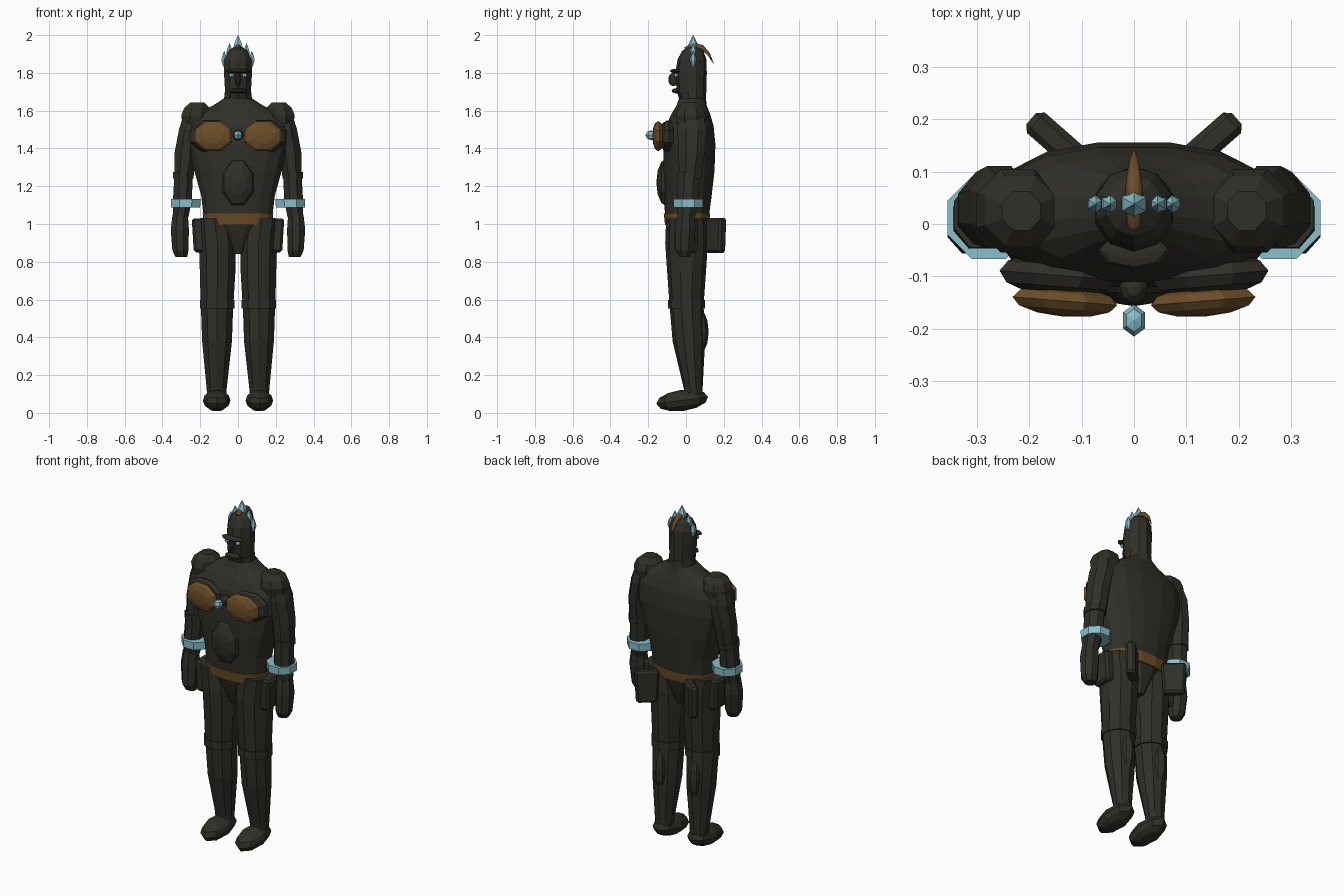
import bpy, bmesh, math
from mathutils import Vector, Matrix

if "Cube" in bpy.data.objects:
    bpy.data.objects.remove(bpy.data.objects["Cube"])


def material(name, rgb):
    m = bpy.data.materials.new(name)
    m.diffuse_color = (*rgb, 1)
    m.use_nodes = True
    m.node_tree.nodes["Principled BSDF"].inputs["Base Color"].default_value = m.diffuse_color
    return m


DARK = material("dark stone", (0.029, 0.028, 0.021))
BRONZE = material("bronze", (0.15, 0.075, 0.021))
ICE = material("ice blue", (0.25, 0.53, 0.60))


def finish(name, bm, mat):
    bmesh.ops.recalc_face_normals(bm, faces=bm.faces)
    me = bpy.data.meshes.new(name)
    bm.to_mesh(me)
    bm.free()
    me.materials.append(mat)
    ob = bpy.data.objects.new(name, me)
    bpy.context.collection.objects.link(ob)
    return ob


def loft(name, rings, n, mat, s=1, power=1.0):
    """Skin through horizontal ellipses given as (x, y, z, rx, ry); power < 1 makes them boxier."""
    def bend(t):
        return math.copysign(abs(t) ** power, t)
    bm = bmesh.new()
    loops = []
    for x, y, z, rx, ry in rings:
        angles = [(i + 0.5) * 2 * math.pi / n for i in range(n)]
        loops.append([bm.verts.new((s * (x + rx * bend(math.cos(a))), y + ry * bend(math.sin(a)), z))
                      for a in angles])
    for a, b in zip(loops, loops[1:]):
        for i in range(n):
            j = (i + 1) % n
            bm.faces.new((a[i], a[j], b[j], b[i]))
    bm.faces.new(loops[0][::-1])
    bm.faces.new(loops[-1])
    return finish(name, bm, mat)


def ball(name, c, r, mat, s=1, u=8, v=6, rot=None, facing=False):
    """Low-poly ellipsoid; facing puts its pole to the front with an octagon outline."""
    bm = bmesh.new()
    bmesh.ops.create_uvsphere(bm, u_segments=u, v_segments=v, radius=1)
    if facing:
        bm.transform(Matrix.Rotation(math.pi / 2, 4, 'X') @ Matrix.Rotation(math.pi / u, 4, 'Z'))
        k = 1 / math.cos(math.pi / u)
        bm.transform(Matrix.Diagonal((k, 1, k, 1)))
    bm.transform(Matrix.Diagonal((*r, 1)))
    if rot:
        bm.transform(rot)
    bm.transform(Matrix.Translation((s * c[0], c[1], c[2])))
    return finish(name, bm, mat)


def slab(name, c, size, mat, angle=0, taper=0.75, bevel=0.012):
    """Bevelled box narrowing toward its bottom."""
    bm = bmesh.new()
    bmesh.ops.create_cube(bm, size=1)
    for v in bm.verts:
        k = taper if v.co.z < 0 else 1
        v.co = Vector((v.co.x * size[0] * k, v.co.y * size[1], v.co.z * size[2]))
    bmesh.ops.bevel(bm, geom=bm.edges[:], offset=bevel, segments=1, affect='EDGES')
    bm.transform(Matrix.Translation(c) @ Matrix.Rotation(angle, 4, 'Z'))
    return finish(name, bm, mat)


# Torso, pelvis, belt and neck
loft("torso", [(0, .005, 1.04, .185, .118), (0, .01, 1.15, .198, .128), (0, .015, 1.28, .235, .138),
               (0, .018, 1.42, .275, .14), (0, .02, 1.52, .275, .128), (0, .025, 1.58, .23, .105),
               (0, .03, 1.63, .13, .08), (0, .032, 1.665, .075, .07)], 16, DARK, power=.85)
loft("belt", [(0, .005, .995, .183, .118), (0, .005, 1.055, .19, .125)], 16, BRONZE, power=.85)
loft("pelvis", [(0, .005, .84, .04, .06), (0, .005, .92, .10, .09), (0, .005, 1.0, .18, .112)], 12, DARK)
ball("belly_plate", (0, -.105, 1.22), (.086, .052, .125), DARK, facing=True)
loft("neck", [(0, .035, 1.60, .085, .075), (0, .035, 1.73, .07, .068)], 10, DARK)

# Head and face
loft("head", [(0, .03, 1.66, .062, .066), (0, .03, 1.70, .072, .078), (0, .027, 1.80, .078, .083),
              (0, .032, 1.87, .075, .077), (0, .035, 1.915, .055, .057), (0, .035, 1.94, .02, .02)], 10, DARK)
ball("brow", (0, -.052, 1.81), (.068, .033, .012), DARK)
ball("nose", (0, -.066, 1.765), (.015, .028, .036), DARK)
ball("mouth", (0, -.050, 1.705), (.048, .026, .014), DARK)

# Crown of crystals
for i, (x, top, r, h) in enumerate([(0, 2.0, .029, .13), (.045, 1.957, .02, .10), (.073, 1.915, .017, .08)]):
    for s in ((1,) if x == 0 else (1, -1)):
        loft("crown_crystal", [(x, .038, top - h, r * .4, r * .4), (x, .038, top - h * .6, r, r),
                               (x, .038, top - h * .35, r * .8, r * .8), (x, .038, top, .001, .001)], 6, ICE, s)

# Curved crest horn sweeping backward
cu = bpy.data.curves.new("crest_horn", 'CURVE')
cu.dimensions = '3D'
cu.bevel_depth = .018
cu.bevel_resolution = 1
cu.use_fill_caps = True
sp = cu.splines.new('POLY')
path = [(-.005, 1.925, .7), (.04, 1.945, 1), (.085, 1.935, .85), (.12, 1.90, .5), (.148, 1.845, .03)]
sp.points.add(len(path) - 1)
for p, (y, z, r) in zip(sp.points, path):
    p.co = (0, y, z, 1)
    p.radius = r
cu.materials.append(BRONZE)
bpy.context.collection.objects.link(bpy.data.objects.new("crest_horn", cu))

# Chest gem
ball("chest_gem", (0, -.184, 1.47), (.024, .031, .026), ICE, u=6, v=4)
ball("gem_mount", (0, -.12, 1.47), (.028, .035, .028), DARK)

for s in (1, -1):
    # Eyes and chest plates
    ball("eye", (.035, -.052, 1.787), (.014, .012, .011), ICE, s)
    tilt = Matrix.Rotation(s * .08, 4, 'Z')
    ball("pectoral", (.145, -.098, 1.465), (.112, .042, .082), DARK, s, rot=tilt, facing=True)
    ball("breast_plate", (.132, -.147, 1.465), (.10, .03, .078), BRONZE, s, rot=tilt, facing=True)

    # Arm with shoulder pad, elbow band, bracelet and hand
    loft("shoulder_pad", [(.225, .025, 1.53, .075, .08), (.222, .025, 1.575, .085, .086),
                          (.217, .025, 1.615, .073, .072), (.215, .025, 1.643, .04, .04)], 8, DARK, s)
    loft("upper_arm", [(.287, .02, 1.24, .055, .062), (.278, .03, 1.38, .062, .075),
                       (.257, .032, 1.50, .06, .085), (.24, .03, 1.6, .045, .06)], 8, DARK, s)
    loft("elbow_band", [(.292, .018, 1.24, .056, .068), (.292, .018, 1.275, .056, .068)], 8, DARK, s)
    loft("forearm", [(.305, 0, 1.02, .042, .046), (.295, .01, 1.12, .054, .062),
                     (.288, .015, 1.25, .053, .062)], 8, DARK, s)
    loft("bracelet", [(.277, .012, 1.088, .083, .083), (.277, .012, 1.132, .085, .085)], 8, ICE, s)
    loft("hand", [(.30, -.008, .825, .033, .03), (.305, -.008, .86, .046, .05), (.308, -.003, .97, .052, .058),
                  (.306, 0, 1.05, .044, .047)], 8, DARK, s)

    # Leg with knee band, calf and foot
    loft("thigh", [(.111, .003, .57, .091, .09), (.108, .003, .75, .099, .103), (.109, .003, .90, .103, .113),
                   (.125, .003, 1.03, .098, .108)], 10, DARK, s)
    loft("knee_band", [(.11, .003, .553, .097, .098), (.11, .003, .598, .097, .098)], 10, DARK, s)
    loft("shin", [(.113, .038, .08, .052, .048), (.113, .038, .13, .056, .05), (.111, .015, .38, .083, .086),
                  (.111, .003, .57, .09, .09)], 10, DARK, s)
    ball("calf", (.112, .07, .43), (.045, .05, .12), DARK, s)
    ball("foot", (.113, -.02, .066), (.073, .138, .056), DARK, s, rot=Matrix.Rotation(.13, 4, 'X'))

    # Hip guard and rear pouch
    slab("hip_guard", (s * .19, .0, .94), (.11, .12, .18), DARK, taper=.8)
    slab("rear_pouch", (s * .146, .157, .94), (.135, .052, .185), DARK, angle=s * .72, taper=.85)
